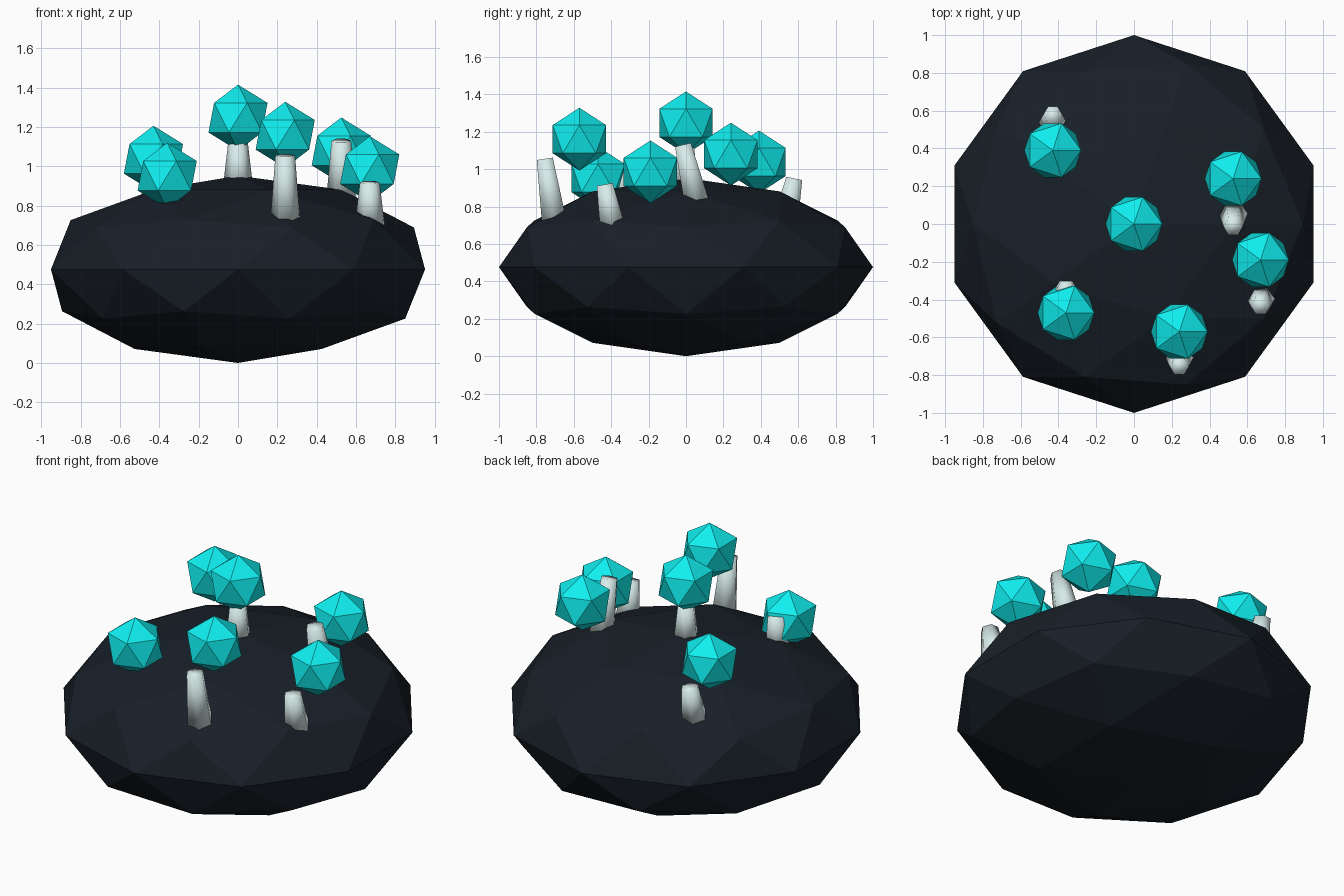
import bpy
from mathutils import Vector

if "Cube" in bpy.data.objects:
    bpy.data.objects.remove(bpy.data.objects["Cube"])


def material(name, rgb):
    m = bpy.data.materials.new(name)
    m.diffuse_color = (*rgb, 1)
    m.use_nodes = True
    m.node_tree.nodes["Principled BSDF"].inputs["Base Color"].default_value = m.diffuse_color
    return m


DARK = material("dark_rock", (0.009, 0.014, 0.021))
PALE = material("pale_stem", (0.68, 0.83, 0.82))
CYAN = material("cyan_cap", (0.005, 0.85, 0.86))


def finish(name, mat):
    ob = bpy.context.object
    ob.name = name
    ob.data.materials.append(mat)
    return ob


def stem(name, x, base, top):
    # six-sided tapered stem leaning from base (y, z) to top (y, z)
    a, b = Vector((x, *base)), Vector((x, *top))
    d = b - a
    bpy.ops.mesh.primitive_cone_add(vertices=6, radius1=0.076, radius2=0.05,
                                    depth=d.length, location=(0, 0, 0),
                                    rotation=(0, 0, 0.5235988))
    bpy.ops.object.transform_apply(location=False, rotation=True, scale=False)
    ob = finish(name, PALE)
    ob.location = (a + b) / 2
    ob.rotation_euler = Vector((0, 0, 1)).rotation_difference(d).to_euler()
    bpy.ops.object.shade_smooth()


# Flattened boulder
bpy.ops.mesh.primitive_ico_sphere_add(subdivisions=2, radius=1,
                                      location=(0, 0, 0.476), scale=(1, 1, 0.476))
finish("rock", DARK)

# Mushrooms: x, cap (y, z), stem base (y, z), stem top (y, z)
mushrooms = [
    (0.0, (0.0, 1.247), (0.0, 0.90), (0.0, 1.12)),
    (0.24, (-0.57, 1.16), (-0.705, 0.72), (-0.755, 1.055)),
    (0.525, (0.24, 1.08), (0.055, 0.83), (-0.016, 1.13)),
    (-0.43, (0.39, 1.038), (0.535, 0.74), (0.579, 0.95)),
    (0.67, (-0.19, 0.985), (-0.395, 0.70), (-0.434, 0.918)),
    (-0.36, (-0.47, 0.952), (-0.365, 0.82), (-0.345, 1.01)),
]
for i, (x, cap, base, top) in enumerate(mushrooms, 1):
    stem(f"stem_{i}", x, base, top)
    bpy.ops.mesh.primitive_ico_sphere_add(subdivisions=1, radius=0.168,
                                          location=(x, *cap))
    finish(f"cap_{i}", CYAN)
